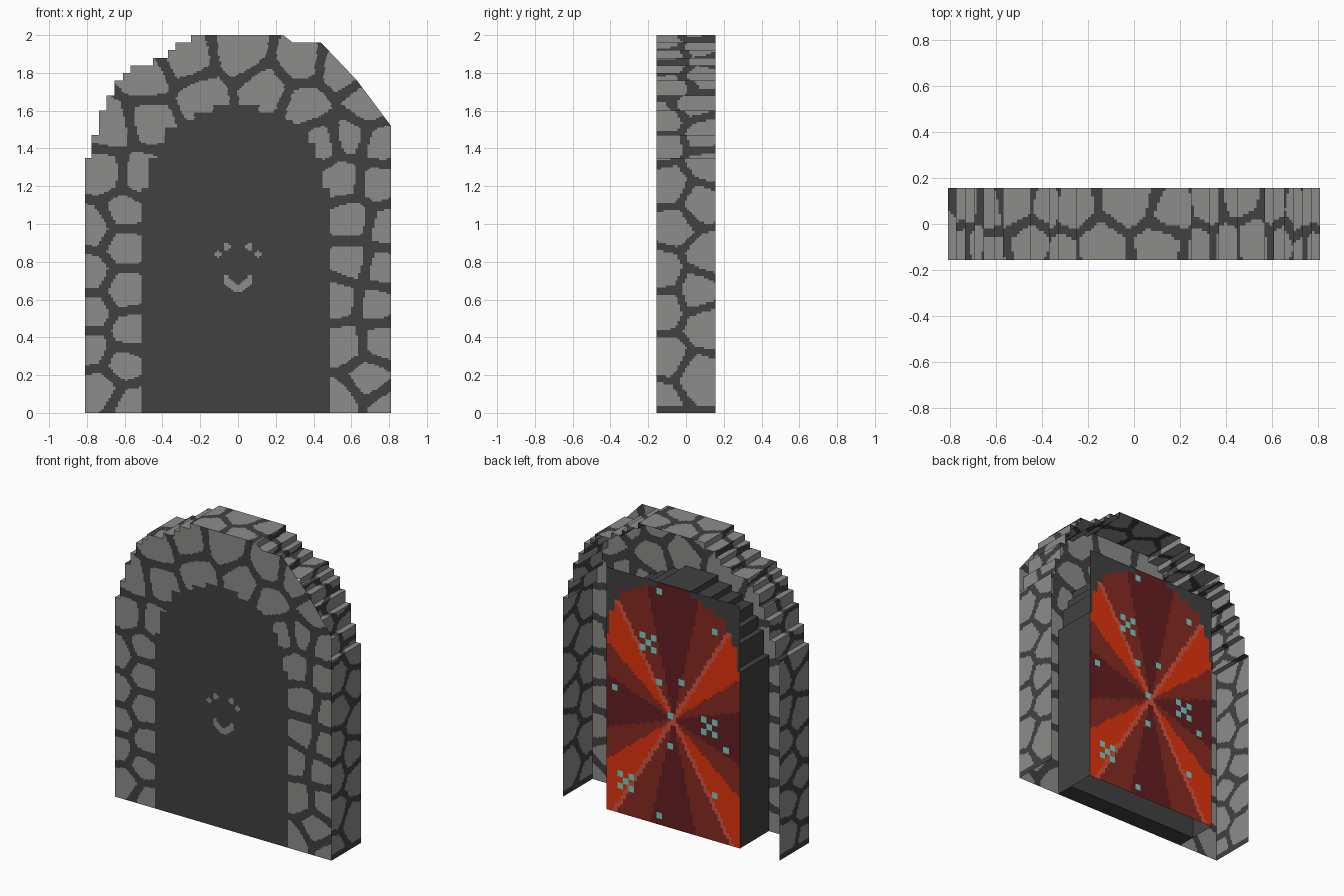
import bpy, math, random

if "Cube" in bpy.data.objects:
    bpy.data.objects.remove(bpy.data.objects["Cube"])

random.seed(4)
YF, YB, YP, YS = -0.157, 0.157, 0.152, -0.03   # front, back, red panel, slab back
DOOR_X = -0.01                                  # doorway is slightly off centre


def material(name, r, g, b):
    m = bpy.data.materials.new(name)
    m.diffuse_color = (r, g, b, 1)
    m.use_nodes = True
    m.node_tree.nodes["Principled BSDF"].inputs["Base Color"].default_value = m.diffuse_color
    return m


STONE, MORTAR, ORANGE, BROWN, MAROON, PALE, TEAL = range(7)
MATS = [material("stone grey", 0.262, 0.27, 0.255), material("mortar dark", 0.053, 0.053, 0.053),
        material("bright orange red", 0.75, 0.033, 0.004), material("brown red", 0.235, 0.023, 0.014),
        material("maroon", 0.13, 0.013, 0.016), material("pale red", 0.66, 0.09, 0.055),
        material("teal", 0.18, 0.62, 0.56)]

# Stepped arches: (top of step, half width)
OUTER = [(1.35, .81), (1.47, .775), (1.6, .735), (1.68, .695), (1.76, .655), (1.8, .61),
         (1.84, .57), (1.88, .45), (1.92, .37), (1.96, .33), (2.0, .25)]
INNER = [(1.19, .5), (1.35, .46), (1.43, .42), (1.51, .38), (1.55, .3), (1.59, .22), (1.63, .12)]
# Sloping right edge of the front face: (z, x)
SLOPE = [(0, .81), (1.52, .81), (1.76, .63), (1.96, .44), (1.9601, .29), (2.0, .24)]
# Stone centres on the front
SEEDS = [(-.73, .13), (-.56, .04), (-.61, .26), (-.77, .34), (-.77, .53), (-.58, .43), (-.6, .65),
         (-.78, .74), (-.6, .88), (-.77, .98), (-.6, 1.07), (-.71, 1.26), (-.52, 1.25), (-.67, 1.52),
         (-.47, 1.55), (-.48, 1.76), (-.27, 1.86), (-.2, 1.68), (.02, 1.91), (.15, 1.71), (.33, 1.86),
         (.36, 1.63), (.54, 1.82), (.68, 1.63), (.44, 1.43), (.59, 1.46), (.75, 1.42), (.55, 1.24),
         (.74, 1.22), (.6, 1.02), (.79, .98), (.6, .8), (.76, .77), (.54, .6), (.73, .57), (.56, .36),
         (.76, .38), (.69, .18), (.54, .06), (.79, .02)]


def half_width(steps, z):
    return next((w for top, w in steps if z <= top), 0)


def slope_x(z):
    for (z0, x0), (z1, x1) in zip(SLOPE, SLOPE[1:]):
        if z <= z1:
            return x0 + (x1 - x0) * (z - z0) / (z1 - z0)
    return SLOPE[-1][1]


def outline(steps, cx=0):
    right, z = [], 0
    for top, w in steps:
        right += [(w, z), (w, top)]
        z = top
    return [(cx + x, z) for x, z in right] + [(cx - x, z) for x, z in reversed(right)]


def cobble(u, v, seeds, gap=0.05):
    # Stone inside a cell, mortar near the border between two cells
    d = sorted(math.hypot(u - a, v - b) for a, b in seeds)
    return STONE if d[1] - d[0] > gap else MORTAR


def runs(a, b, step, rule):
    # Split a..b into stretches of equal colour
    n = max(1, round((b - a) / step))
    out = []
    for i in range(n):
        u0, u1 = a + (b - a) * i / n, a + (b - a) * (i + 1) / n
        m = rule((u0 + u1) / 2)
        if out and out[-1][2] == m:
            out[-1][1] = u1
        else:
            out.append([u0, u1, m])
    return out


def build(name, faces):
    verts, polys = [], []
    for pts, _ in faces:
        polys.append(range(len(verts), len(verts) + len(pts)))
        verts += pts
    me = bpy.data.meshes.new(name)
    me.from_pydata(verts, [], [list(p) for p in polys])
    used = sorted({m for _, m in faces})
    for m in used:
        me.materials.append(MATS[m])
    for p, (_, m) in zip(me.polygons, faces):
        p.material_index = used.index(m)
    bpy.context.collection.objects.link(bpy.data.objects.new(name, me))


def front_colour(x, z):
    if abs(x - DOOR_X) < half_width(INNER, z):
        ax = abs(x)
        mouth = ax < .08 and max(.64, .625 + .75 * ax) < z < min(.73, .675 + .9 * ax)
        eyes = math.hypot(ax - .06, z - .88) < .02 or math.hypot(ax - .105, z - .84) < .018
        return STONE if mouth or eyes else MORTAR
    return cobble(x, z, SEEDS)


# Front face: rows of coloured strips, stepped on the left, sloped on the right
faces = []
for i in range(200):
    z0, z1 = i / 100, (i + 1) / 100
    zm = (z0 + z1) / 2
    r0, r1 = slope_x(z0 + .0002), slope_x(z1 - .0001)
    row = runs(-half_width(OUTER, zm), min(r0, r1), .0125, lambda x: front_colour(x, zm))
    for k, (a, b, m) in enumerate(row):
        b0, b1 = (r0, r1) if k == len(row) - 1 else (b, b)
        faces.append(([(a, YF, z0), (b0, YF, z0), (b1, YF, z1), (a, YF, z1)], m))
build("front_face", faces)

# Outer wall: stepped band with its own stones
path = outline(OUTER)
jit = lambda r: random.uniform(-r, r)
wall_seeds = []
for i in range(30):
    wall_seeds += [(i * .22 + .1 + jit(.05), -.09 + jit(.05)), (i * .22 + .2 + jit(.05), .085 + jit(.05))]
faces, s = [], 0
for (xa, za), (xb, zb) in zip(path, path[1:]):
    length = math.hypot(xb - xa, zb - za)
    n = max(1, math.ceil(length / .0125))
    for i in range(n):
        t0, t1 = i / n, (i + 1) / n
        sm = s + length * (t0 + t1) / 2
        near = [p for p in wall_seeds if abs(p[0] - sm) < .5]
        x0, x1 = xa + (xb - xa) * t0, xa + (xb - xa) * t1
        z0, z1 = za + (zb - za) * t0, za + (zb - za) * t1
        rule = lambda y: MORTAR if max(z0, z1) < .045 else cobble(sm, y, near, .04)
        for a, b, m in runs(YF, YB, .0125, rule):
            faces.append(([(x0, a, z0), (x0, b, z0), (x1, b, z1), (x1, a, z1)], m))
    s += length
build("outer_wall", faces)

# Door box: dark stepped sides, inner back of the slab, sill under the slab
arch = outline(INNER, DOOR_X)
faces = [([(xa, YF, za), (xa, YP, za), (xb, YP, zb), (xb, YF, zb)], MORTAR)
         for (xa, za), (xb, zb) in zip(arch, arch[1:])]
build("door_box_sides", faces)
build("door_slab_back", [([(x, YS, z) for x, z in reversed(arch)], MORTAR)])
xl, xr = DOOR_X - .5, DOOR_X + .5
build("door_sill", [([(xl, YF, 0), (xl, YS, 0), (xr, YS, 0), (xr, YF, 0)], MORTAR)])

# Back panel: small tiles coloured as rays about a centre, with teal specks on every 2 x 2 block
NX, NZ, HZ = 48, 80, 1.64
CW, CH = 1 / NX, HZ / NZ
block = lambda u, z: (int((u + .5) / CW / 2), int(z / CH / 2))
teal = {block(u, z) for u, z in [(-.107, 1.57), (.31, 1.42), (-.43, .855), (-.107, .98), (.066, 1.0),
                                 (-.02, .775), (-.02, .56), (.4, .65), (.306, .31), (-.107, .06)]}
for u, z in [(-.18, 1.21), (.27, .75), (-.35, .226)]:
    i, j = block(u, z)
    teal |= {(i, j)} | {(i + a, j + b) for a in (-1, 1) for b in (-1, 1)}


def panel_colour(i, j):
    u, z = (i + .5) * CW - .5, (j + .5) * CH
    if abs(u) > half_width(INNER, z) + .01 and z > 1.19:
        return MORTAR
    if (i // 2, j // 2) in teal:
        return TEAL
    w = z - .74
    ang = math.degrees(math.atan2(abs(w), abs(u)))
    if abs(math.hypot(u, w) * math.sin(math.radians(ang - 59))) < .014:
        return PALE
    if 39 < ang < 59:
        return ORANGE
    return BROWN if 20 < ang < 77 else MAROON


faces = []
for i in range(NX):
    for j in range(NZ):
        a, b = DOOR_X + .5 - i * CW, DOOR_X + .5 - (i + 1) * CW   # counted from the left seen from behind
        z0, z1 = j * CH, (j + 1) * CH
        faces.append(([(a, YP, z0), (b, YP, z0), (b, YP, z1), (a, YP, z1)], panel_colour(i, j)))
build("back_panel", faces)
